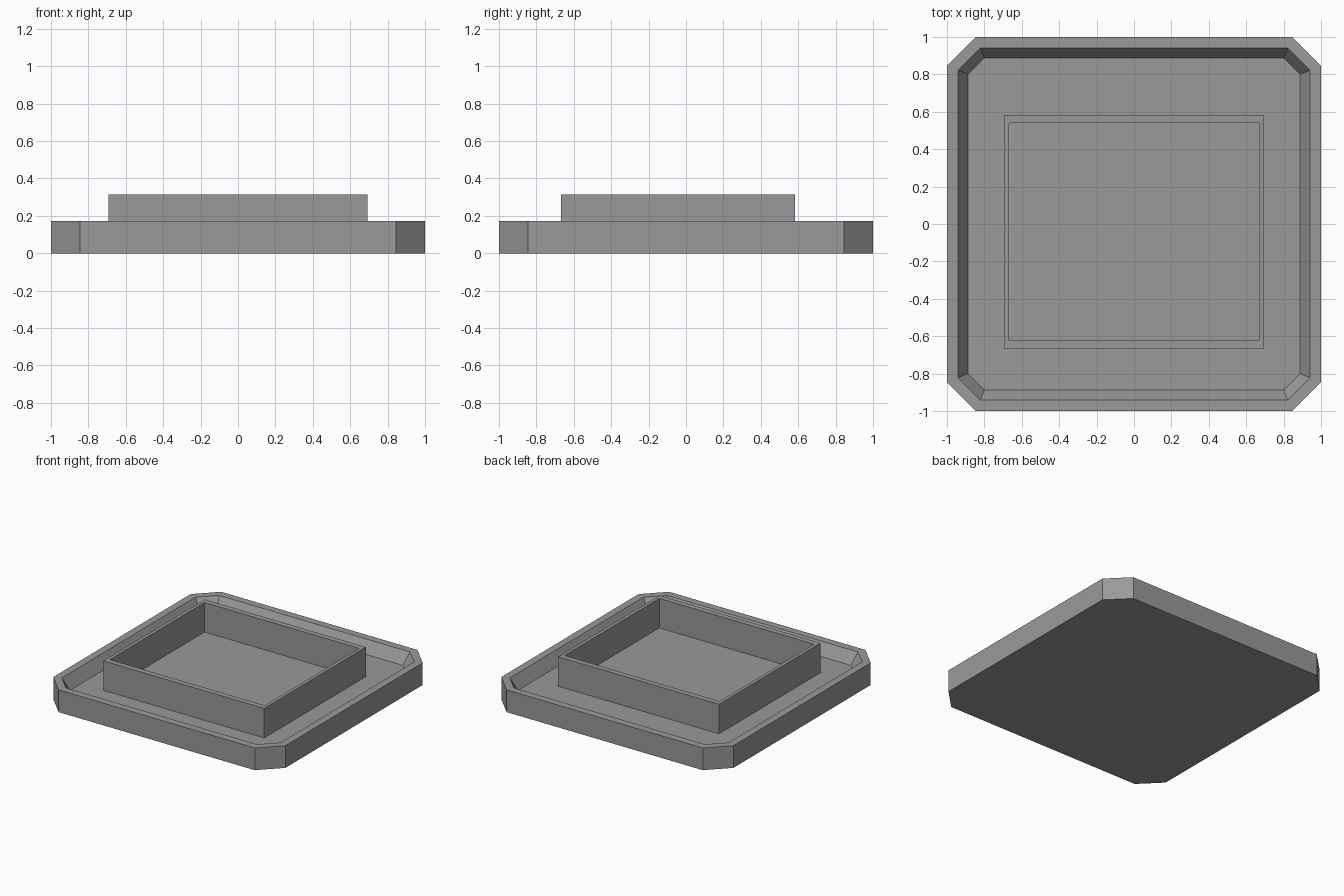
import bpy
import bmesh

cube = bpy.data.objects.get("Cube")
if cube:
    bpy.data.objects.remove(cube, do_unlink=True)

FLOOR, RIM, TOP = 0.083, 0.173, 0.313

grey = bpy.data.materials.new("mid_grey")
grey.use_nodes = True
colour = (0.32, 0.32, 0.32, 1)
grey.diffuse_color = colour
grey.node_tree.nodes["Principled BSDF"].inputs["Base Color"].default_value = colour


def octagon(half, flat, z):
    """Square with cut corners; flat is half the length of a straight side."""
    quarter = [(half, -flat), (half, flat)]
    points = []
    for _ in range(4):
        points += [(x, y, z) for x, y in quarter]
        quarter = [(-y, x) for x, y in quarter]
    return points


def rectangle(x, front, back, z):
    return [(-x, front, z), (x, front, z), (x, back, z), (-x, back, z)]


def build(name, loops, capped):
    """Bridge successive loops; cap both ends or join the last to the first."""
    bm = bmesh.new()
    rings = [[bm.verts.new(p) for p in loop] for loop in loops]
    pairs = list(zip(rings, rings[1:]))
    if capped:
        bm.faces.new(rings[0])
        bm.faces.new(rings[-1])
    else:
        pairs.append((rings[-1], rings[0]))
    for a, b in pairs:
        for i in range(len(a)):
            j = (i + 1) % len(a)
            bm.faces.new((a[i], a[j], b[j], b[i]))
    bmesh.ops.recalc_face_normals(bm, faces=bm.faces[:])
    mesh = bpy.data.meshes.new(name)
    bm.to_mesh(mesh)
    bm.free()
    mesh.materials.append(grey)
    obj = bpy.data.objects.new(name, mesh)
    bpy.context.collection.objects.link(obj)
    return obj


# Tray with cut corners and a sloped inner edge
build("tray", [
    octagon(1.0, 0.845, 0),
    octagon(1.0, 0.845, RIM),
    octagon(0.942, 0.822, RIM),
    octagon(0.887, 0.8, FLOOR),
], capped=True)

# Open rectangular wall standing on the tray floor
build("raised_frame", [
    rectangle(0.693, -0.667, 0.583, FLOOR),
    rectangle(0.693, -0.667, 0.583, TOP),
    rectangle(0.667, -0.624, 0.54, TOP),
    rectangle(0.667, -0.624, 0.54, FLOOR),
], capped=False)
